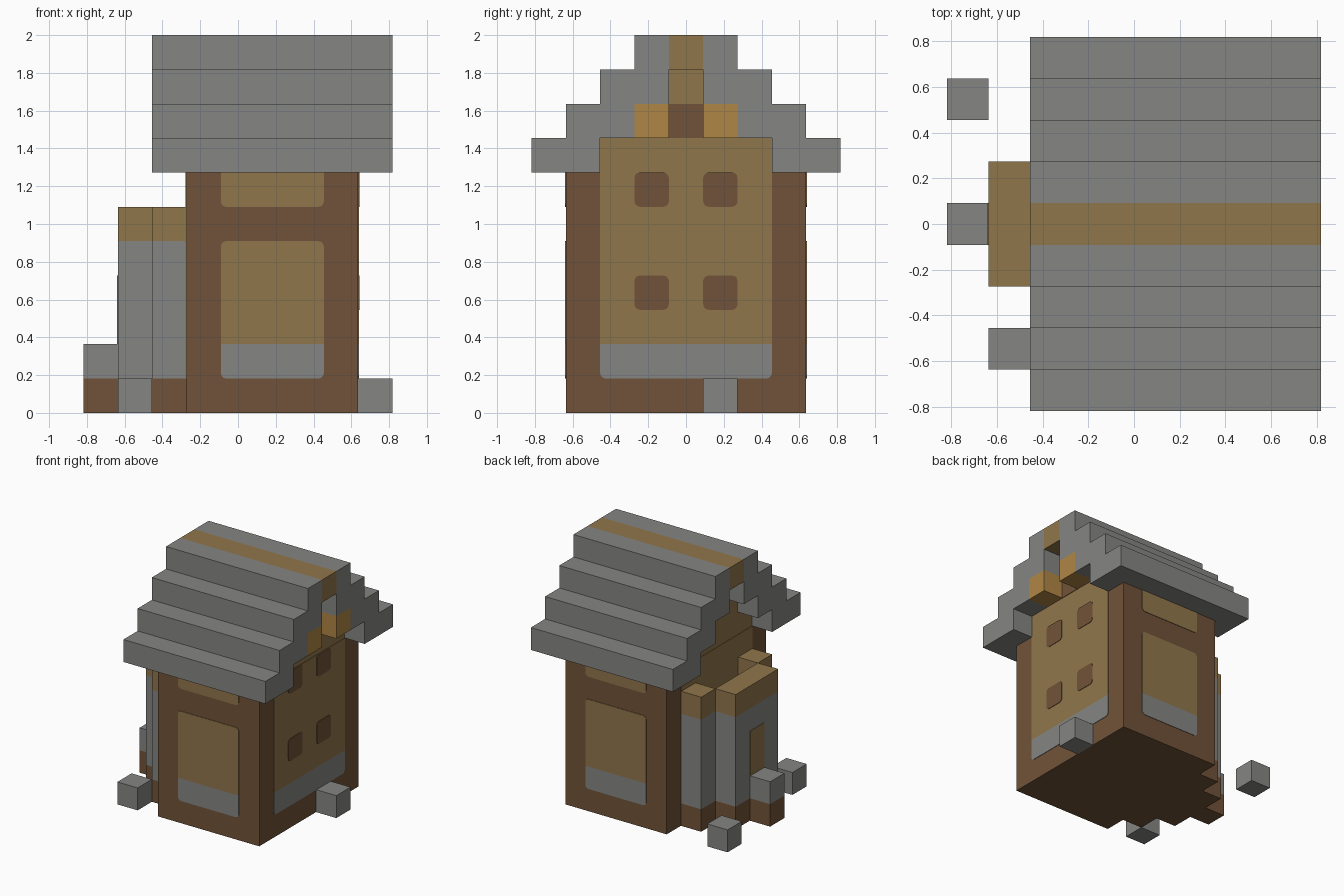
import bpy, bmesh, math
from mathutils import Vector

U = 2 / 11        # one building block
THIN = 0.004      # thickness of painted plates

old = bpy.data.objects.get("Cube")
if old:
    bpy.data.objects.remove(old, do_unlink=True)


def material(name, r, g, b):
    m = bpy.data.materials.new(name)
    m.use_nodes = True
    m.diffuse_color = (r, g, b, 1)
    m.node_tree.nodes["Principled BSDF"].inputs["Base Color"].default_value = (r, g, b, 1)
    return m


STONE = material("stone grey", 0.235, 0.235, 0.23)
TIMBER = material("timber brown", 0.165, 0.086, 0.041)
PLASTER = material("plaster tan", 0.28, 0.183, 0.07)
ORANGE = material("warm plank orange", 0.434, 0.24, 0.06)


def prism(name, points, offset, mat):
    """Closed prism from a planar outline moved along an offset."""
    bm = bmesh.new()
    face = bm.faces.new([bm.verts.new(p) for p in points])
    ext = bmesh.ops.extrude_face_region(bm, geom=[face])
    moved = [g for g in ext["geom"] if isinstance(g, bmesh.types.BMVert)]
    bmesh.ops.translate(bm, vec=offset, verts=moved)
    bmesh.ops.recalc_face_normals(bm, faces=bm.faces)
    me = bpy.data.meshes.new(name)
    bm.to_mesh(me)
    bm.free()
    me.materials.append(mat)
    ob = bpy.data.objects.new(name, me)
    bpy.context.collection.objects.link(ob)
    return ob


def block(name, x, y, z, mat):
    """Box from ranges given in block units."""
    pts = [Vector((a, b, z[0])) * U for a, b in
           ((x[0], y[0]), (x[1], y[0]), (x[1], y[1]), (x[0], y[1]))]
    return prism(name, pts, Vector((0, 0, (z[1] - z[0]) * U)), mat)


def plate(name, axis, wall, a, z, mat, low=True, high=True, lift=1):
    """Thin plate on a wall, rounded at its low and/or high corners."""
    r = 0.16
    corners = ((a[1], z[0], -1, low), (a[1], z[1], 0, high),
               (a[0], z[1], 1, high), (a[0], z[0], 2, low))
    out = []
    for cx, cz, turn, soft in corners:
        if not soft:
            out.append((cx, cz))
            continue
        mx = cx - r if cx == a[1] else cx + r
        mz = cz - r if cz == z[1] else cz + r
        for i in range(4):
            t = (turn + i / 3) * math.pi / 2
            out.append((mx + r * math.cos(t), mz + r * math.sin(t)))
    side = math.copysign(1, wall)
    if axis == "x":
        pts = [Vector((wall, p, q)) * U for p, q in out]
        step = Vector((side * THIN * lift, 0, 0))
    else:
        pts = [Vector((p, wall, q)) * U for p, q in out]
        step = Vector((0, side * THIN * lift, 0))
    return prism(name, pts, step, mat)


# House body and stepped gable
block("house_body", (-1.5, 3.5), (-3.5, 3.5), (0, 7), TIMBER)
for i in range(3):
    block(f"gable_tier_{i}", (-1.5, 3.5), (i - 2.5, 2.5 - i), (7 + i, 8 + i), PLASTER)

# Long wall panels, front and back
for name, wall in (("front", -3.5), ("back", 3.5)):
    span = (-0.5, 2.5)
    plate(name + "_panel_base", "y", wall, span, (1, 2), STONE, high=False)
    plate(name + "_panel", "y", wall, span, (2, 5), PLASTER, low=False)
    plate(name + "_upper_panel", "y", wall, span, (6, 7), PLASTER, high=False)

# Gable wall with four windows and a loft opening
plate("gable_panel_base", "x", 3.5, (-2.5, 2.5), (1, 2), STONE, high=False)
plate("gable_panel", "x", 3.5, (-2.5, 2.5), (2, 7), PLASTER, low=False, high=False)
for y in (-1.5, 0.5):
    for z in (3, 6):
        plate("gable_window", "x", 3.5, (y, y + 1), (z, z + 1), TIMBER, lift=2)
plate("loft_opening", "x", 3.5, (-0.5, 0.5), (8, 9), TIMBER, low=False, high=False)
plate("bay_side_panel", "x", -1.5, (-2.5, 2.5), (1, 7), PLASTER, low=False, high=False)

# Stepped roof slopes, ridge and brackets
outer, inner = [], []
for i in range(4):
    outer += [(4.5 - i, 7 + i), (4.5 - i, 8 + i)]
for i in range(3):
    inner += [(2.5 - i, 7 + i), (2.5 - i, 8 + i)]
profile = outer + [(0.5, 11)] + inner[::-1]
for name, side in (("front", -1), ("back", 1)):
    prism(name + "_roof_slope", [Vector((-2.5, side * y, z)) * U for y, z in profile],
          Vector((7 * U, 0, 0)), STONE)
    block(name + "_roof_bracket", (3.5, 4.5), sorted((side * 0.5, side * 1.5)), (8, 9), ORANGE)
block("roof_ridge", (-2.5, 4.5), (-0.5, 0.5), (10, 11), PLASTER)

# Entrance bay: walls in three bands
for band, z, mat in (("base", (0, 1), TIMBER), ("wall", (1, 5), STONE), ("top", (5, 6), PLASTER)):
    block("bay_outer_" + band, (-3.5, -2.5), (-1.5, 1.5), z, mat)
    block("bay_front_" + band, (-2.5, -1.5), (-2.5, -1.5), z, mat)
    block("bay_back_" + band, (-2.5, -1.5), (1.5, 2.5), z, mat)
block("bay_floor", (-2.5, -1.5), (-1.5, 1.5), (0, 1), TIMBER)
plate("bay_door", "x", -3.5, (-0.5, 0.5), (2, 4), PLASTER, low=False, high=False)

# Door step and loose stones
block("step_base", (-4.5, -3.5), (-0.5, 0.5), (0, 1), TIMBER)
block("step_top", (-4.5, -3.5), (-0.5, 0.5), (1, 2), STONE)
for x, y in ((3.5, 0.5), (-3.5, -3.5), (-4.5, 2.5)):
    block("loose_stone", (x, x + 1), (y, y + 1), (0, 1), STONE)
